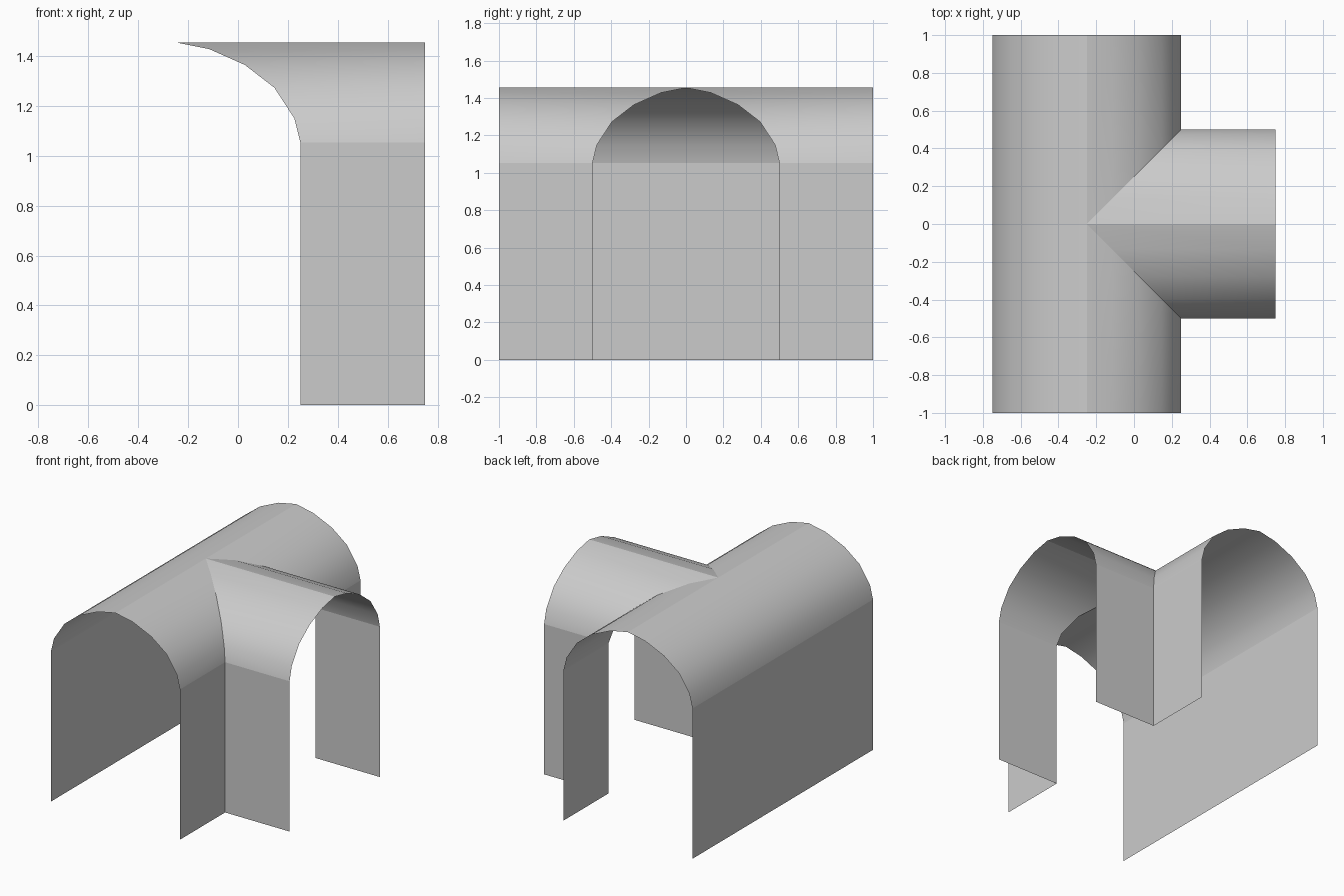
import bpy
import bmesh

cube = bpy.data.objects.get("Cube")
if cube:
    bpy.data.objects.remove(cube, do_unlink=True)

grey = bpy.data.materials.new("plain grey")
grey.use_nodes = True
grey.diffuse_color = (0.6, 0.6, 0.6, 1)
grey.node_tree.nodes["Principled BSDF"].inputs["Base Color"].default_value = (0.6, 0.6, 0.6, 1)

# Half of the arch section: (distance from the ridge, height), ridge to floor
HALF_ARCH = [(0, 1.455), (0.134, 1.428), (0.278, 1.364), (0.396, 1.273),
             (0.476, 1.15), (0.5, 1.053), (0.5, 0)]
RIDGE_X = -0.25
END_X = 0.75
END_Y = 1.0


def shell(name, start, end, outward):
    """Sweep the half arch between two end rules; vault smooth, wall flat."""
    bm = bmesh.new()
    rows = [(bm.verts.new(start(u, z)), bm.verts.new(end(u, z))) for u, z in HALF_ARCH]
    for (a, b), (c, d) in zip(rows, rows[1:]):
        face = bm.faces.new((a, b, d, c))
        face.smooth = c.co.z > 0.5
    bm.normal_update()
    bm.faces.ensure_lookup_table()
    if bm.faces[-1].normal.dot(outward) < 0:
        bmesh.ops.reverse_faces(bm, faces=bm.faces[:])
    mesh = bpy.data.meshes.new(name)
    bm.to_mesh(mesh)
    bm.free()
    mesh.materials.append(grey)
    obj = bpy.data.objects.new(name, mesh)
    bpy.context.collection.objects.link(obj)


# Unbroken side of the main tunnel
shell("main_tunnel_closed_side",
      lambda u, z: (RIDGE_X - u, -END_Y, z),
      lambda u, z: (RIDGE_X - u, END_Y, z), (-1, 0, 0))

# Open side of the main tunnel and the side branch, mitred along the groins
for side, label in ((-1, "front"), (1, "back")):
    shell("main_tunnel_open_side_" + label,
          lambda u, z: (RIDGE_X + u, side * u, z),
          lambda u, z: (RIDGE_X + u, side * END_Y, z), (1, 0, 0))
    shell("branch_tunnel_" + label,
          lambda u, z: (RIDGE_X + u, side * u, z),
          lambda u, z: (END_X, side * u, z), (0, side, 0))
